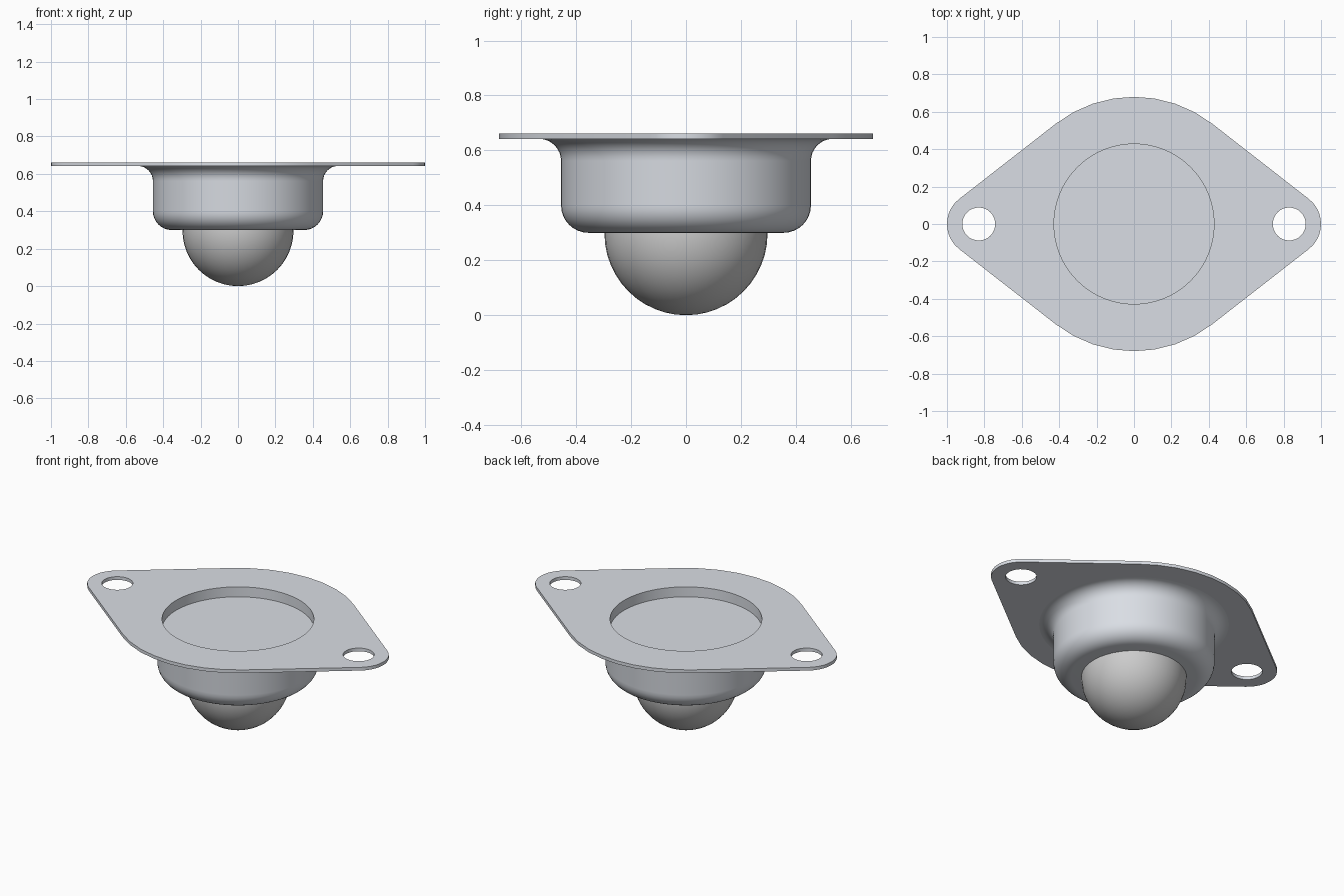
import bpy, bmesh
from math import pi, cos, sin, acos, radians
from mathutils import Vector

if "Cube" in bpy.data.objects:
    bpy.data.objects.remove(bpy.data.objects["Cube"])


def material(name, color):
    m = bpy.data.materials.new(name)
    m.diffuse_color = color
    m.use_nodes = True
    m.node_tree.nodes["Principled BSDF"].inputs["Base Color"].default_value = m.diffuse_color
    return m


STEEL = material("steel", (0.70, 0.73, 0.78, 1))
PALE = material("pale_ball", (0.84, 0.85, 0.84, 1))


def arc(cx, cy, r, a0, a1, n):
    return [(cx + r * cos(a0 + (a1 - a0) * i / n),
             cy + r * sin(a0 + (a1 - a0) * i / n)) for i in range(n + 1)]


def finish(bm, name, mat, angle=35):
    bmesh.ops.recalc_face_normals(bm, faces=bm.faces)
    me = bpy.data.meshes.new(name)
    bm.to_mesh(me)
    bm.free()
    me.materials.append(mat)
    ob = bpy.data.objects.new(name, me)
    bpy.context.collection.objects.link(ob)
    bpy.ops.object.select_all(action='DESELECT')
    ob.select_set(True)
    bpy.context.view_layer.objects.active = ob
    bpy.ops.object.shade_smooth_by_angle(angle=radians(angle))
    return ob


# Mounting flange: two small end arcs tangent to a large middle arc, three holes
R, r, d = 0.68, 0.17, 0.83
Z0, Z1 = 0.642, 0.662
SEG = 64
t = acos((R - r) / d)
outline = (arc(d, 0, r, -t, t, 10) + arc(0, 0, R, t, pi - t, 8)
           + arc(-d, 0, r, pi - t, pi + t, 10) + arc(0, 0, R, pi + t, 2 * pi - t, 8))
loops = [outline, arc(0, 0, 0.428, 0, 2 * pi, SEG)[:-1]]
loops += [arc(s * d, 0, 0.088, 0, 2 * pi, 32)[:-1] for s in (-1, 1)]
bm = bmesh.new()
for pts in loops:
    vs = [bm.verts.new((x, y, Z0)) for x, y in pts]
    for i, v in enumerate(vs):
        bm.edges.new((v, vs[(i + 1) % len(vs)]))
bmesh.ops.remove_doubles(bm, verts=bm.verts, dist=1e-5)
bmesh.ops.triangle_fill(bm, edges=bm.edges[:], use_beauty=True, normal=(0, 0, 1))
ext = bmesh.ops.extrude_face_region(bm, geom=bm.faces[:], use_keep_orig=True)
top = [g for g in ext["geom"] if isinstance(g, bmesh.types.BMVert)]
bmesh.ops.translate(bm, verts=top, vec=(0, 0, Z1 - Z0))
finish(bm, "mounting_flange", STEEL)

# Cup housing: turned profile with recessed floor, flared top and rounded bottom
profile = ([(0, 0.60), (0.428, 0.60), (0.428, Z0)]
           + arc(0.535, Z0 - 0.08, 0.08, pi / 2, pi, 8)
           + arc(0.355, 0.40, 0.10, 0, -pi / 2, 8) + [(0, 0.30)])
bm = bmesh.new()
vs = [bm.verts.new((x, 0, z)) for x, z in profile]
es = [bm.edges.new(p) for p in zip(vs, vs[1:])]
bmesh.ops.spin(bm, geom=vs + es, cent=(0, 0, 0), axis=(0, 0, 1),
               angle=2 * pi, steps=SEG)
bmesh.ops.remove_doubles(bm, verts=bm.verts, dist=1e-5)
finish(bm, "cup_housing", STEEL)

# Rolling ball
bm = bmesh.new()
bmesh.ops.create_uvsphere(bm, u_segments=40, v_segments=24, radius=0.297)
bmesh.ops.translate(bm, verts=bm.verts, vec=(0, 0, 0.297))
finish(bm, "rolling_ball", PALE)
